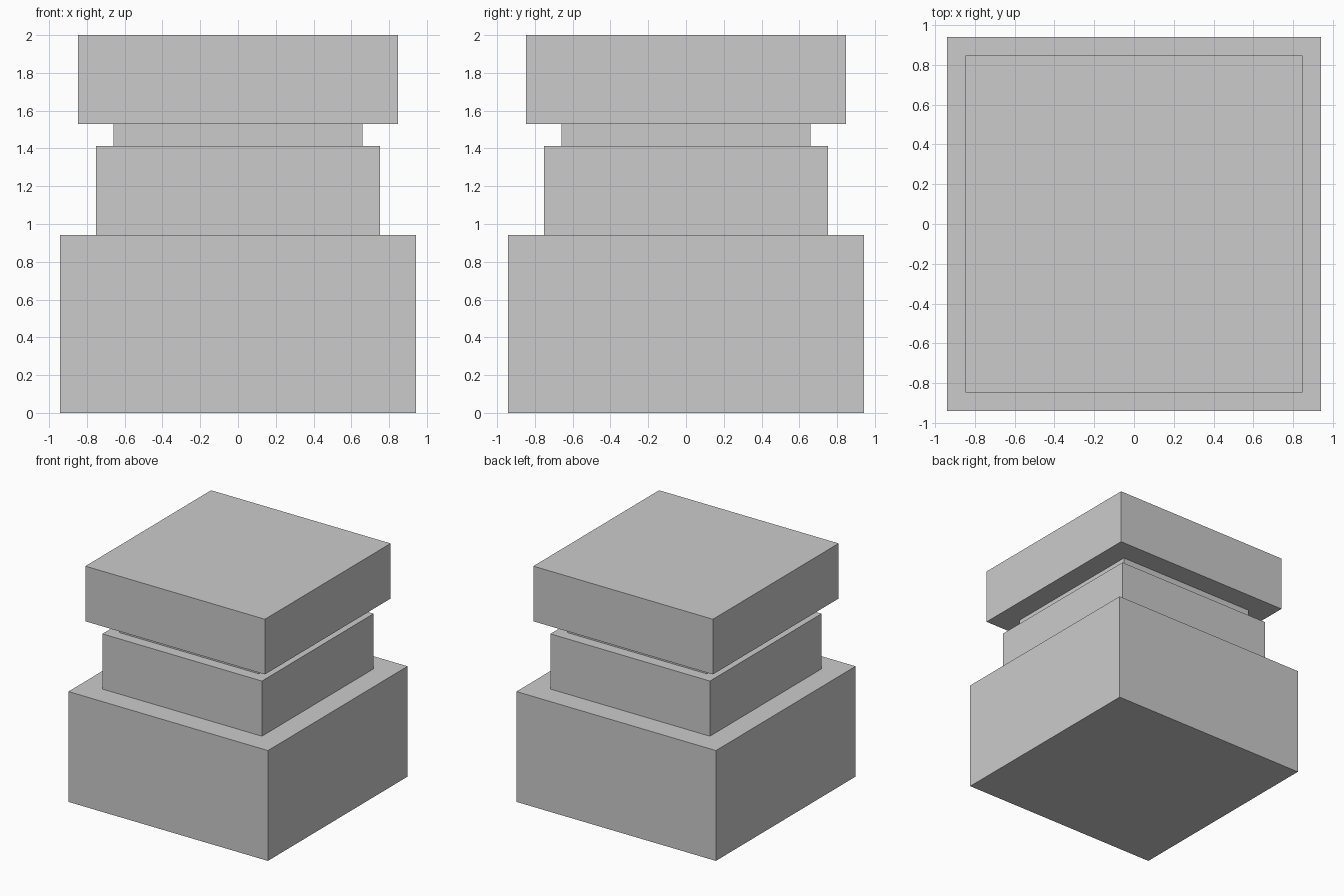
import bpy

if "Cube" in bpy.data.objects:
    bpy.data.objects.remove(bpy.data.objects["Cube"])

U = 2 / 17   # grid unit: the model is 17 units tall
BASE = 16    # base width in units


def block(name, width, z0, z1):
    """Square block, centred on x and y, from height z0 to z1 (in units)."""
    bpy.ops.mesh.primitive_cube_add(size=1, location=(0, 0, (z0 + z1) / 2 * U))
    ob = bpy.context.object
    ob.name = ob.data.name = name
    ob.scale = (width * U, width * U, (z1 - z0) * U)
    bpy.ops.object.transform_apply(location=False, rotation=False, scale=True)
    return ob


# Stacked blocks from the ground up
block("base_block", BASE, 0, 8)
block("middle_block", BASE * 0.8, 8, 12)
block("recessed_neck", BASE * 0.7, 12, 13)
block("top_cap", BASE * 0.9, 13, 17)
